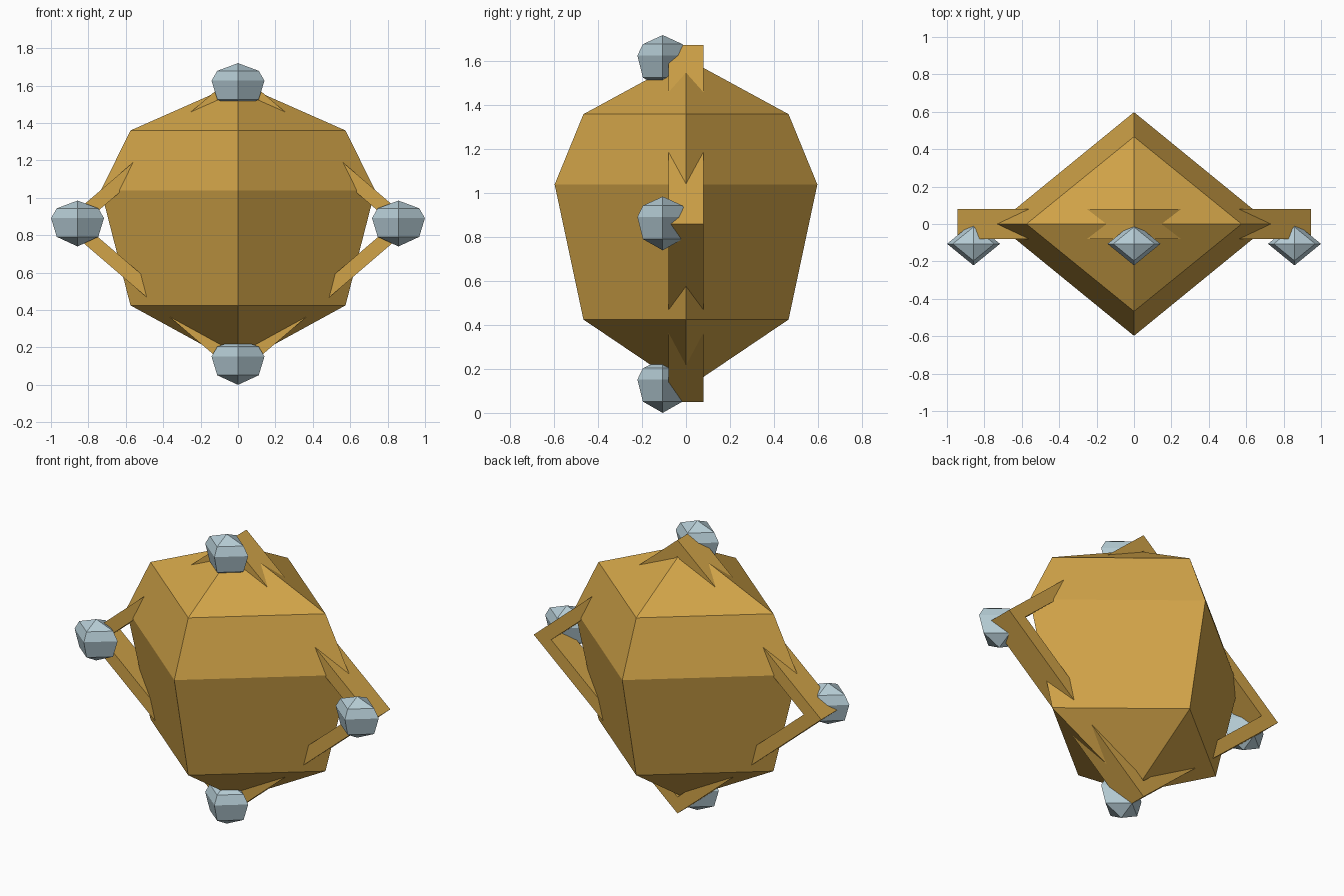
import bpy
import bmesh

cube = bpy.data.objects.get("Cube")
if cube:
    bpy.data.objects.remove(cube, do_unlink=True)


def material(name, rgb):
    mat = bpy.data.materials.new(name)
    mat.use_nodes = True
    mat.diffuse_color = (*rgb, 1)
    mat.node_tree.nodes["Principled BSDF"].inputs["Base Color"].default_value = (*rgb, 1)
    return mat


gold = material("gold", (0.64, 0.37, 0.065))
pale_steel = material("pale steel", (0.46, 0.60, 0.66))


def finish(name, bm, mat):
    bmesh.ops.recalc_face_normals(bm, faces=bm.faces)
    mesh = bpy.data.meshes.new(name)
    bm.to_mesh(mesh)
    bm.free()
    mesh.materials.append(mat)
    obj = bpy.data.objects.new(name, mesh)
    bpy.context.collection.objects.link(obj)


# Four-sided gem: rings of (x radius, y radius, z) between two points
RINGS = [(0.575, 0.467, 0.425), (0.733, 0.598, 1.04), (0.575, 0.467, 1.36)]
LOW, HIGH = 0.11, 1.614


def gem(name, mat, x=0, y=0, base=LOW, sx=1, sz=1):
    bm = bmesh.new()

    def vert(px, py, pz):
        return bm.verts.new((x + px * sx, y + py * sx, base + (pz - LOW) * sz))

    rings = [[vert(rx, 0, z), vert(0, ry, z), vert(-rx, 0, z), vert(0, -ry, z)]
             for rx, ry, z in RINGS]
    bottom, top = vert(0, 0, LOW), vert(0, 0, HIGH)
    for i in range(4):
        j = (i + 1) % 4
        bm.faces.new((bottom, rings[0][j], rings[0][i]))
        bm.faces.new((rings[-1][i], rings[-1][j], top))
        for lower, upper in zip(rings, rings[1:]):
            bm.faces.new((lower[i], lower[j], upper[j], upper[i]))
    finish(name, bm, mat)


# Bent bar: chevron outline extruded along y, arms buried in the body
SLOPE = 0.857


def bracket(name, outline, half_depth=0.08):
    bm = bmesh.new()
    front = [bm.verts.new((px, -half_depth, pz)) for px, pz in outline]
    back = [bm.verts.new((px, half_depth, pz)) for px, pz in outline]
    count = len(outline)
    for i in range(count):
        j = (i + 1) % count
        bm.faces.new((front[i], front[j], back[j], back[i]))
    # End caps split at the bend
    for ring in (front, back):
        bm.faces.new((ring[0], ring[1], ring[4], ring[5]))
        bm.faces.new((ring[1], ring[2], ring[3], ring[4]))
    finish(name, bm, gold)


def side_outline(side, tip=0.945, inner=0.83, end=0.45, mid=0.86):
    rise, inner_rise = (tip - end) * SLOPE, (inner - end) * SLOPE
    return [(side * end, mid + rise), (side * tip, mid), (side * end, mid - rise),
            (side * end, mid - inner_rise), (side * inner, mid), (side * end, mid + inner_rise)]


def end_outline(tip, direction, reach, thickness=0.098):
    drop = reach * SLOPE
    inner = tip - direction * thickness
    return [(-reach, tip - direction * drop), (0, tip), (reach, tip - direction * drop),
            (reach, inner - direction * drop), (0, inner), (-reach, inner - direction * drop)]


gem("body", gold)
bracket("left_bracket", side_outline(1))
bracket("right_bracket", side_outline(-1))
bracket("top_bracket", end_outline(1.675, 1, 0.33))
bracket("bottom_bracket", end_outline(0.05, -1, 0.42))

# Small studs in front of each bracket corner
for name, x, base in (("left_stud", 0.858, 0.74), ("right_stud", -0.858, 0.74),
                      ("top_stud", 0, 1.475), ("bottom_stud", 0, 0)):
    gem(name, pale_steel, x, -0.106, base, 0.193, 0.163)
